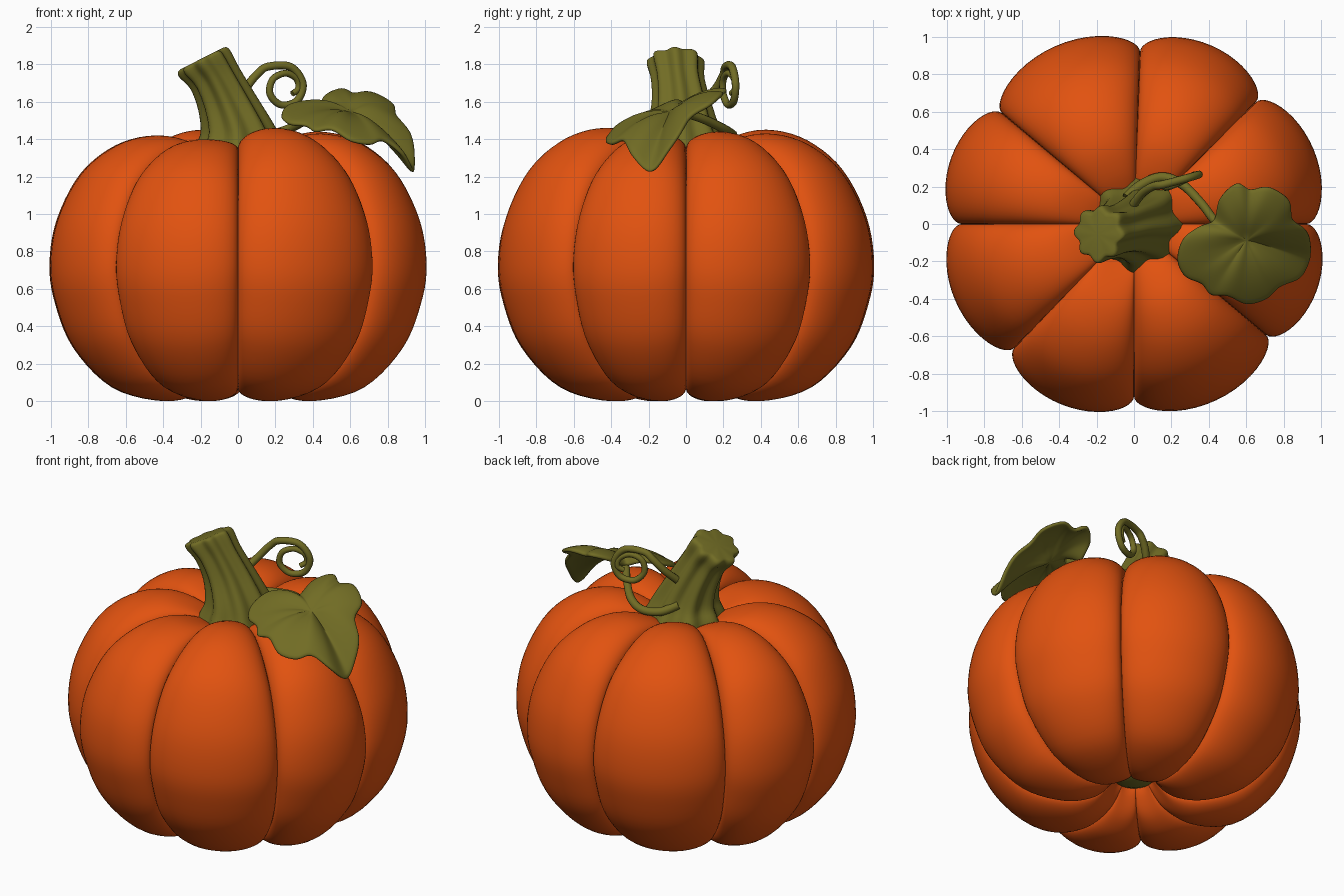
import bpy, bmesh, math
from mathutils import Vector

if "Cube" in bpy.data.objects:
    bpy.data.objects.remove(bpy.data.objects["Cube"])


def material(name, rgb):
    m = bpy.data.materials.new(name)
    m.use_nodes = True
    m.diffuse_color = (*rgb, 1)
    bsdf = m.node_tree.nodes["Principled BSDF"]
    bsdf.inputs["Base Color"].default_value = (*rgb, 1)
    bsdf.inputs["Roughness"].default_value = 0.6
    return m


ORANGE = material("pumpkin orange", (0.76, 0.085, 0.005))
GREEN = material("stem green", (0.165, 0.15, 0.018))


def smooth_path(points, steps, closed=False):
    """Catmull-Rom path through the points."""
    pts = [Vector(p) for p in points]
    n = len(pts)
    pick = (lambda i: pts[i % n]) if closed else (lambda i: pts[max(0, min(n - 1, i))])
    out = []
    for i in range(n if closed else n - 1):
        a, b, c, d = (pick(i + k) for k in (-1, 0, 1, 2))
        for s in range(steps):
            t = s / steps
            out.append(0.5 * (2 * b + (c - a) * t + (2 * a - 5 * b + 4 * c - d) * t ** 2
                              + (3 * b - a - 3 * c + d) * t ** 3))
    return out if closed else out + [pts[-1]]


def skin(name, rings, mat, cap_start=False, cap_end=False, angle=50):
    """Join closed rings of points into one smooth surface."""
    bm = bmesh.new()
    loops = [[bm.verts.new(p) for p in ring] for ring in rings]
    n = len(loops[0])
    for lo, hi in zip(loops, loops[1:]):
        for i in range(n):
            j = (i + 1) % n
            bm.faces.new((lo[i], lo[j], hi[j], hi[i]))
    for use, loop in ((cap_start, loops[0]), (cap_end, loops[-1])):
        if use:
            centre = sum((v.co for v in loop), Vector()) / n
            hub = bm.verts.new(centre)
            for i in range(n):
                bm.faces.new((loop[i], loop[(i + 1) % n], hub))
    bmesh.ops.recalc_face_normals(bm, faces=bm.faces)
    mesh = bpy.data.meshes.new(name)
    bm.to_mesh(mesh)
    bm.free()
    obj = bpy.data.objects.new(name, mesh)
    bpy.context.collection.objects.link(obj)
    mesh.materials.append(mat)
    bpy.ops.object.select_all(action="DESELECT")
    obj.select_set(True)
    bpy.context.view_layer.objects.active = obj
    bpy.ops.object.shade_smooth_by_angle(angle=math.radians(angle))
    return obj


# Pumpkin body: crest and groove profiles (radius, height), blended around each lobe
CREST = [(0.1, 0.25), (0.14, 0.15), (0.25, 0.04), (0.43, 0), (0.7, 0.07), (0.91, 0.28), (1.01, 0.52),
         (1.04, 0.73), (1.0, 0.98), (0.87, 1.23), (0.68, 1.38), (0.47, 1.43), (0.28, 1.39), (0.12, 1.3)]
GROOVE = [(0.09, 0.26), (0.12, 0.19), (0.22, 0.1), (0.42, 0.07), (0.63, 0.15), (0.81, 0.34), (0.89, 0.54),
          (0.92, 0.73), (0.88, 0.94), (0.77, 1.14), (0.61, 1.27), (0.44, 1.34), (0.27, 1.34), (0.12, 1.28)]
GROOVE_ANGLES = [0, 45, 88, 140, 180, 226, 270, 320, 360]
LOBE_TOPS = [0.01, 0, 0.02, -0.01, -0.01, -0.03, 0.03, 0]
LOBE_STEPS = 24

crest = smooth_path([(r, 0, z) for r, z in CREST], 5)
groove = smooth_path([(r, 0, z) for r, z in GROOVE], 5)
rings = []
for c, g in zip(crest, groove):
    ring = []
    for lobe, lift in enumerate(LOBE_TOPS):
        a0, a1 = GROOVE_ANGLES[lobe], GROOVE_ANGLES[lobe + 1]
        for k in range(LOBE_STEPS):
            s = (2 * k / LOBE_STEPS - 1) * math.pi / 2
            angle = math.radians((a0 + a1) / 2 + (a1 - a0) / 2 * math.sin(s))
            p = g.lerp(c, math.cos(s))
            raise_top = lift * math.cos(s) * max(0, p.z - 0.72) / 0.7
            ring.append((p.x * math.cos(angle), p.x * math.sin(angle), p.z + raise_top))
    rings.append(ring)
skin("pumpkin_body", rings, ORANGE)

# Blossom end tucked into the dimple underneath
rings = [[(r * math.cos(a * math.pi / 12), r * math.sin(a * math.pi / 12), z) for a in range(24)]
         for r, z in ((0.16, 0.24), (0.12, 0.2), (0.06, 0.17))]
skin("blossom_end", rings, GREEN, cap_end=True)

# Stem: ribbed, flared at the base, leaning to one side with a slanted cut top
STEM = [(0.02, 0, 1.27, 0.27, 0), (0.01, 0, 1.36, 0.225, 0), (0, -0.01, 1.45, 0.185, 5),
        (-0.055, -0.02, 1.59, 0.148, 14), (-0.12, -0.04, 1.72, 0.132, 22),
        (-0.175, -0.05, 1.8, 0.142, 27), (-0.19, -0.055, 1.825, 0.135, 27),
        (-0.193, -0.056, 1.832, 0.115, 27)]
centres = smooth_path([s[:3] for s in STEM], 4)
shapes = smooth_path([(s[3], s[4], 0) for s in STEM], 4)
rings = []
for c, shape in zip(centres, shapes):
    tilt = math.radians(shape.y)
    ring = []
    for k in range(64):
        a = 2 * math.pi * k / 64
        r = shape.x * (1 + 0.09 * math.cos(8 * a + 0.5) + 0.03 * math.sin(3 * a))
        x, y = r * math.cos(a), r * math.sin(a)
        ring.append(c + Vector((x * math.cos(tilt), y, x * math.sin(tilt))))
    rings.append(ring)
skin("stem", rings, GREEN, cap_end=True)


def vine(name, points, thick, thin):
    """Round tapering vine along a smooth path."""
    path = smooth_path(points, 8)
    curve = bpy.data.curves.new(name, "CURVE")
    curve.dimensions = "3D"
    curve.bevel_depth = 1
    curve.bevel_resolution = 3
    curve.use_fill_caps = True
    spline = curve.splines.new("POLY")
    spline.points.add(len(path) - 1)
    for i, (pt, p) in enumerate(zip(spline.points, path)):
        pt.co = (*p, 1)
        pt.radius = thick + (thin - thick) * i / len(path)
    curve.materials.append(GREEN)
    bpy.context.collection.objects.link(bpy.data.objects.new(name, curve))


# Curling tendril: an arc out of the stem that ends in a spiral
tendril = [(-0.02, 0.08, 1.58), (0.04, 0.16, 1.67), (0.1, 0.2, 1.745)]
for k in range(11):
    a = math.radians(120 - 55 * k)
    r = 0.13 - 0.0085 * k
    tendril.append((0.225 + 0.005 * k + r * math.cos(a), 0.23 + 0.035 * math.cos(a),
                    1.675 + 0.001 * k + r * math.sin(a)))
vine("curly_tendril", tendril, 0.024, 0.016)

# Leaf stalk looping from the back of the stem base
vine("leaf_stalk", [(-0.04, 0.14, 1.46), (0.04, 0.21, 1.42), (0.15, 0.25, 1.42), (0.26, 0.21, 1.45),
                    (0.36, 0.11, 1.5), (0.44, 0.01, 1.535), (0.52, -0.03, 1.54)], 0.028, 0.022)

# Leaf: lobed wavy outline shrinking in rings towards its middle
OUTLINE = [(0.43, 0.02, 1.55), (0.46, 0.14, 1.62), (0.55, 0.22, 1.66), (0.62, 0.185, 1.63),
           (0.72, 0.2, 1.64), (0.83, 0.13, 1.58), (0.845, 0.03, 1.52), (0.92, -0.03, 1.43),
           (0.945, -0.1, 1.33), (0.94, -0.19, 1.22), (0.89, -0.29, 1.31), (0.78, -0.335, 1.39),
           (0.71, -0.4, 1.37), (0.6, -0.43, 1.39), (0.5, -0.385, 1.45), (0.41, -0.38, 1.44),
           (0.36, -0.32, 1.47), (0.27, -0.28, 1.48), (0.23, -0.19, 1.52), (0.26, -0.08, 1.57),
           (0.34, -0.02, 1.58)]
edge = smooth_path(OUTLINE, 4, closed=True)
middle = Vector((0.6, -0.08, 1.53))
rings = []
for k in range(10):
    f = 1 - k / 10
    bulge = Vector((0, 0, 0.16 * f * (1 - f)))
    rings.append([middle.lerp(p, f) + bulge for p in edge])
leaf = skin("leaf", rings, GREEN, cap_end=True, angle=60)
solid = leaf.modifiers.new("thickness", "SOLIDIFY")
solid.thickness = 0.026
solid.offset = 0
round_edge = leaf.modifiers.new("soft edge", "SUBSURF")
round_edge.levels = round_edge.render_levels = 1
